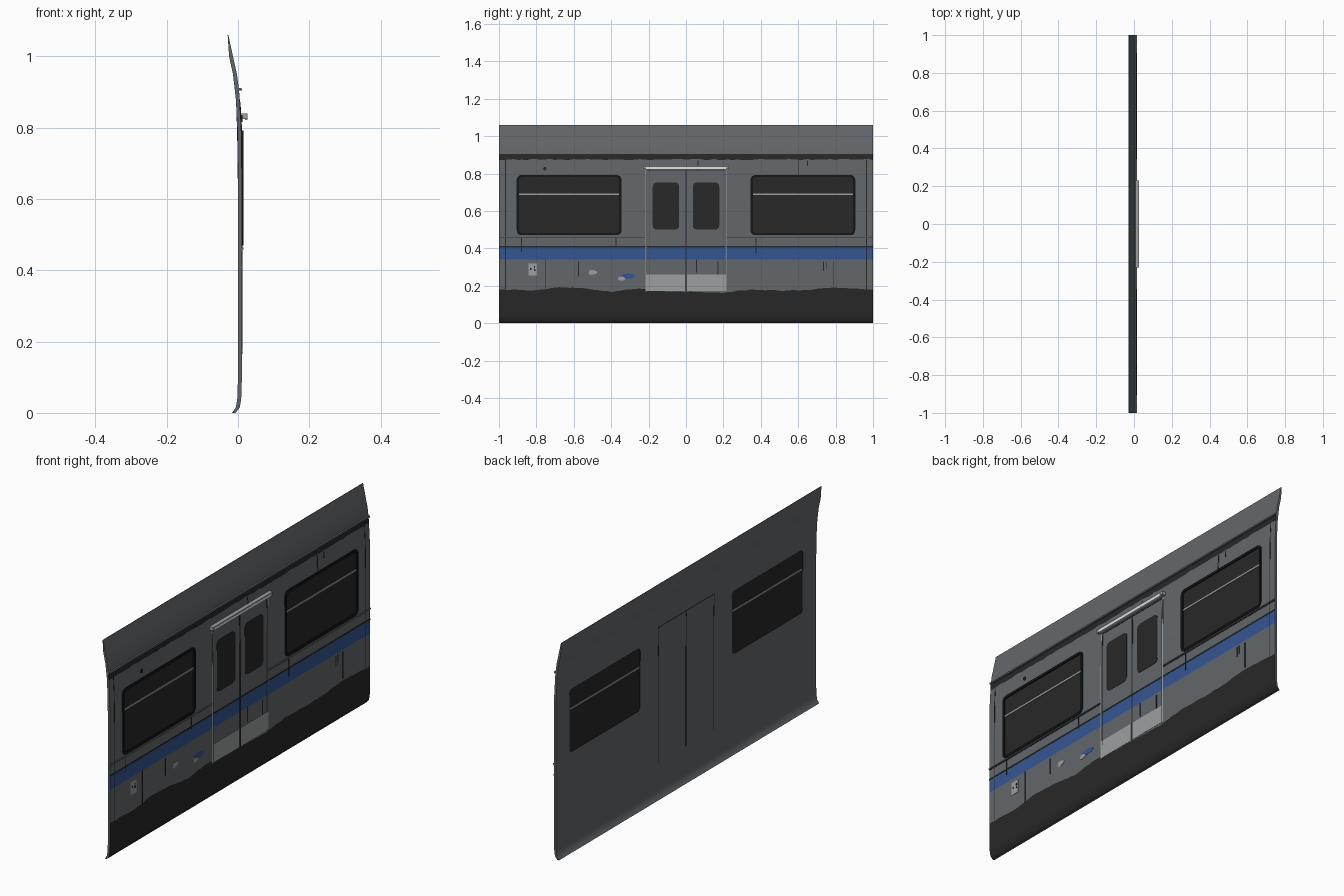
import bpy, bmesh, math, random
from mathutils import Vector

if "Cube" in bpy.data.objects:
    bpy.data.objects.remove(bpy.data.objects["Cube"])

random.seed(4)

def material(name, rgb):
    m = bpy.data.materials.new(name)
    m.diffuse_color = (*rgb, 1)
    m.use_nodes = True
    m.node_tree.nodes["Principled BSDF"].inputs["Base Color"].default_value = m.diffuse_color
    return m

GREY = material("wall grey", (0.125, 0.137, 0.147))
DARK = material("grime black", (0.021, 0.021, 0.021))
BLUE = material("stripe blue", (0.034, 0.092, 0.29))
RUBBER = material("rubber black", (0.008, 0.008, 0.008))
LIGHT = material("worn metal", (0.33, 0.35, 0.35))
WHITE = material("bright trim", (0.75, 0.78, 0.76))

# Wall cross-section as (x, z), bottom to top
OUTER = [(-0.007, 0), (0.005, 0.015), (0.009, 0.04), (0.011, 0.10), (0.011, 0.17), (0.011, 0.34),
         (0.011, 0.405), (0.011, 0.65), (0.009, 0.80), (0.005, 0.875), (0.003, 0.905),
         (-0.003, 0.95), (-0.014, 1.0), (-0.027, 1.06)]
INNER = [(-0.017, 0), (-0.006, 0.015), (-0.002, 0.04), (0, 0.10), (0, 0.65), (-0.002, 0.80),
         (-0.006, 0.88), (-0.014, 0.95), (-0.025, 1.0), (-0.029, 1.06)]
GRIME = [(-1, .18), (-.8, .175), (-.68, .192), (-.55, .185), (-.4, .168), (-.25, .185), (-.1, .17),
         (.2, .163), (.35, .18), (.5, .174), (.65, .178), (.8, .19), (1, .178)]

def lerp(table, t):
    for (a, u), (b, v) in zip(table, table[1:]):
        if t <= b:
            return u + (v - u) * (t - a) / (b - a)
    return table[-1][1]

def skin(z, back=False):
    return lerp([(q, p) for p, q in (INNER if back else OUTER)], z)

def finish(bm, name, mats, smooth=False):
    bmesh.ops.recalc_face_normals(bm, faces=bm.faces)
    me = bpy.data.meshes.new(name)
    bm.to_mesh(me)
    bm.free()
    for m in mats:
        me.materials.append(m)
    ob = bpy.data.objects.new(name, me)
    bpy.context.collection.objects.link(ob)
    if smooth:
        bpy.context.view_layer.objects.active = ob
        ob.select_set(True)
        bpy.ops.object.shade_smooth_by_angle(angle=math.radians(30))
        ob.select_set(False)
    return ob

def slab(name, outline, x0, x1, mat):
    """Closed yz outline extruded from x0 to x1."""
    bm = bmesh.new()
    a, b = [[bm.verts.new((x, y, z)) for y, z in outline] for x in (x0, x1)]
    bm.faces.new(a)
    bm.faces.new(b)
    for i in range(len(a)):
        bm.faces.new((a[i - 1], a[i], b[i], b[i - 1]))
    return finish(bm, name, [mat])

def box(name, y0, y1, z0, z1, x0, x1, mat):
    return slab(name, [(y0, z0), (y1, z0), (y1, z1), (y0, z1)], x0, x1, mat)

def rounded(y0, y1, z0, z1, r, n=5):
    pts = []
    for k, (cy, cz) in enumerate([(y1 - r, z1 - r), (y0 + r, z1 - r), (y0 + r, z0 + r), (y1 - r, z0 + r)]):
        for i in range(n + 1):
            a = math.pi / 2 * (k + i / n)
            pts.append((cy + r * math.cos(a), cz + r * math.sin(a)))
    return pts

def ring(name, outer, inner, x0, x1, mat):
    bm = bmesh.new()
    loops = [[bm.verts.new((x, y, z)) for y, z in o]
             for o, x in ((outer, x0), (outer, x1), (inner, x1), (inner, x0))]
    for k in range(4):
        a, b = loops[k - 1], loops[k]
        for i in range(len(a)):
            bm.faces.new((a[i - 1], a[i], b[i], b[i - 1]))
    return finish(bm, name, [mat])

def line(name, y0, y1, z0, z1, mat, back=False, lift=0.0012):
    """Thin plate following the curved wall."""
    s = -1 if back else 1
    zs = sorted({z0, z1} | {z for _, z in (INNER if back else OUTER) if z0 < z < z1})
    bm = bmesh.new()
    rows = []
    for z in zs:
        x = skin(z, back)
        rows.append([bm.verts.new(c) for c in ((x - s * .002, y0, z), (x + s * lift, y0, z),
                                               (x + s * lift, y1, z), (x - s * .002, y1, z))])
    for a, b in zip(rows, rows[1:]):
        for i in range(4):
            bm.faces.new((a[i - 1], a[i], b[i], b[i - 1]))
    bm.faces.new(rows[0])
    bm.faces.new(rows[-1])
    return finish(bm, name, [mat])

# Curved wall with stripe and grime bands coloured by height
bm = bmesh.new()
cols, n = 80, len(OUTER)
sections = []
for c in range(cols + 1):
    y = -1 + 2 * c / cols
    verts = []
    for x, z in OUTER:
        if z == 0.17:
            z = lerp(GRIME, y) + random.uniform(-.002, .002)
        elif z == 0.875:
            z += random.uniform(-.003, .003)
        verts.append(bm.verts.new((x, y, z)))
    verts += [bm.verts.new((x, y, z)) for x, z in reversed(INNER)]
    sections.append(verts)
BAND = {0: 1, 1: 1, 2: 1, 3: 1, 5: 2, 9: 1}
for a, b in zip(sections, sections[1:]):
    for i in range(len(a)):
        j = (i + 1) % len(a)
        f = bm.faces.new((a[i], a[j], b[j], b[i]))
        f.material_index = BAND.get(i, 0)
bm.faces.new(sections[0])
bm.faces.new(sections[-1])
wall = finish(bm, "wall", [GREY, DARK, BLUE], True)

# Side windows: opening, glass, rubber frame, bar
for s, tag in ((-1, "left"), (1, "right")):
    y0, y1 = sorted((s * .345, s * .905))
    cut = slab("window_cutter_" + tag, rounded(y0 + .008, y1 - .008, .478, .784, .02), -.05, .05, DARK)
    cut.hide_render = True
    cut.hide_viewport = True
    mod = wall.modifiers.new("opening " + tag, "BOOLEAN")
    mod.object, mod.operation, mod.solver = cut, "DIFFERENCE", "EXACT"
    slab("window_glass_" + tag, rounded(y0 + .006, y1 - .006, .476, .786, .02), .002, .009, DARK)
    ring("window_frame_" + tag, rounded(y0, y1, .47, .792, .026),
         rounded(y0 + .012, y1 - .012, .482, .78, .016), .004, .015, RUBBER)
    box("window_bar_" + tag, y0 + .012, y1 - .012, .685, .693, .0005, .0115, LIGHT)

    # Door leaf window, kick plate and edge trim
    a, b = sorted((s * .037, s * .178))
    slab("door_window_" + tag, rounded(a, b, .5, .752, .022), .006, .0125, DARK)
    a, b = sorted((s * .005, s * .213))
    line("kick_plate_" + tag, a, b, .172, .26, LIGHT)
    line("door_trim_" + tag, s * .215 - .0025, s * .215 + .0025, .17, .82, LIGHT, lift=.002)
    line("door_gap_" + tag, s * .209 - .0015, s * .209 + .0015, .17, .82, DARK)
    line("door_gap_inside_" + tag, s * .213 - .002, s * .213 + .002, .17, .83, DARK, True, .0006)

    # Panel joints and waist rails beside the door
    line("end_joint_" + tag, s * .965 - .002, s * .965 + .002, .18, .875, DARK)
    a, b = sorted((s * .218, s))
    line("waist_rail_" + tag, a, b, .459, .464, GREY, lift=.004)
    line("waist_shadow_" + tag, a, b, .455, .459, DARK)

# Door centre seam, header and inner top joint
line("door_seam", -.004, .004, .165, .825, DARK, lift=.0016)
line("door_seam_inside", -.002, .002, .17, .83, DARK, True, .0006)
line("door_top_inside", -.213, .213, .828, .832, DARK, True, .0006)
line("door_top_gap", -.21, .21, .815, .82, DARK)
box("door_header", -.23, .23, .824, .840, .006, .026, LIGHT)
box("door_header_trim", -.215, .215, .822, .834, .02, .0265, WHITE)

# Long rails along roof edge and stripe
line("drip_rail", -1, 1, .904, .912, GREY, lift=.008)
line("stripe_joint", -1, 1, .405, .412, DARK)

# Grime streaks (y, low z, high z)
for i, (y, lo, hi) in enumerate([(-.88, .38, .46), (-.375, .40, .46), (.375, .37, .46), (-.75, .18, .34),
                                 (-.575, .25, .33), (.735, .28, .33), (.75, .29, .33), (.79, .20, .33),
                                 (.055, .27, .34), (.17, .26, .33), (.60, .79, .87), (.65, .84, .87),
                                 (.065, .82, .87)]):
    line(f"streak_{i}", y - .0025, y + .0025, lo, hi, DARK, lift=.0018)

# Small notice plates, worn patches and vent
line("notice_plate", -.843, -.797, .255, .32, LIGHT)
for y, z in ((-.83, .29), (-.81, .30), (-.808, .285)):
    line("notice_mark", y - .004, y + .004, z - .005, z + .005, DARK, lift=.002)

def patch(name, y, z, w, h, mat, lift):
    pts = [(y + w * math.cos(a) * random.uniform(.7, 1), z + h * math.sin(a) * random.uniform(.7, 1))
           for a in (math.tau * i / 9 for i in range(9))]
    slab(name, pts, .009, .011 + lift, mat)

patch("worn_patch", -.5, .272, .026, .017, LIGHT, .001)
patch("blue_patch", -.315, .25, .045, .018, BLUE, .001)
patch("chipped_patch", -.345, .238, .022, .014, LIGHT, .002)
patch("vent", -.755, .826, .011, .011, DARK, .001)
